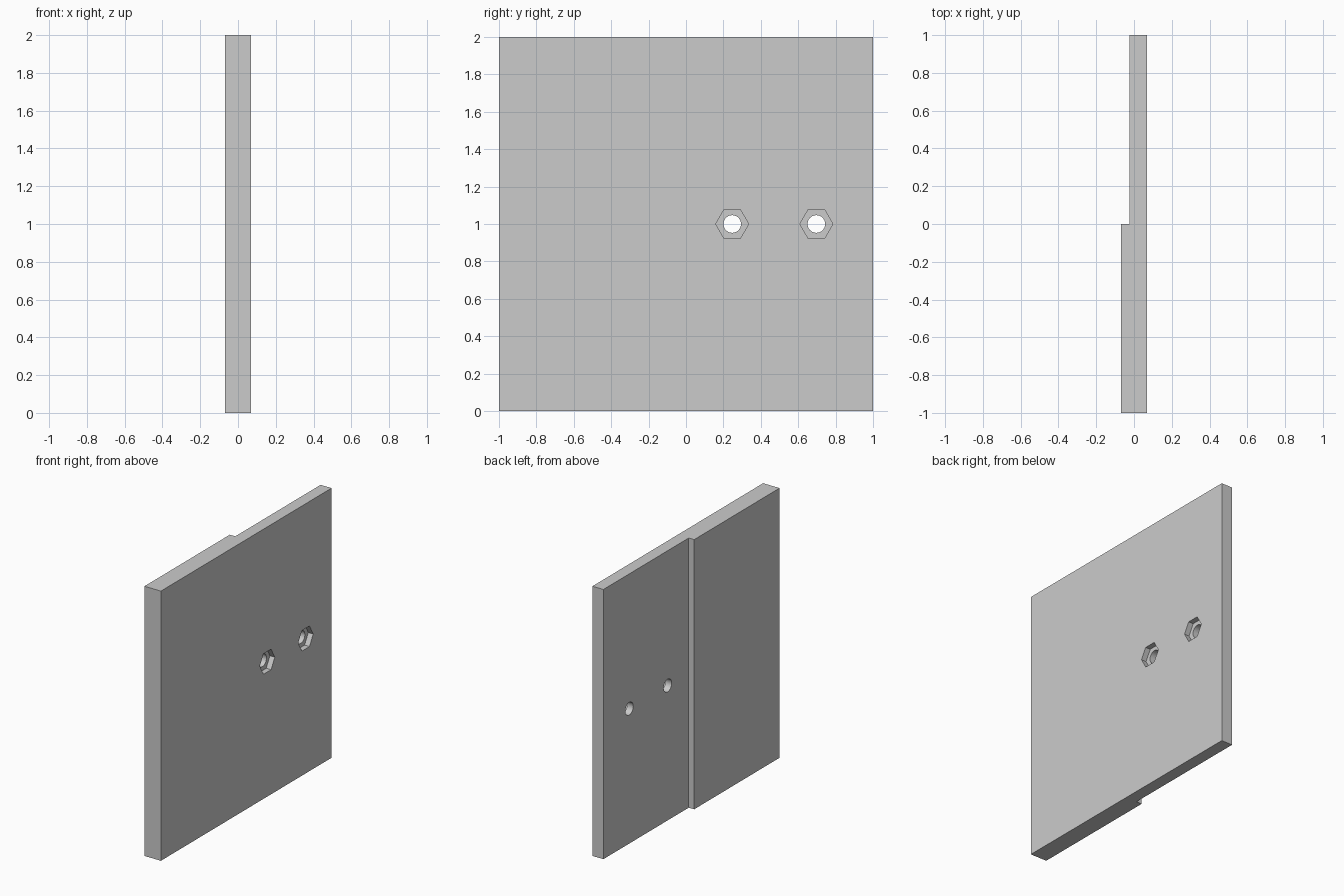
import bpy, bmesh, math

cube = bpy.data.objects.get("Cube")
if cube:
    bpy.data.objects.remove(cube, do_unlink=True)

FACE, STEP, POCKET = 0.0675, -0.0225, 0.0275   # x of flat face, thin back, pocket floor
HOLE_Y = (0.247, 0.697)


def make_object(name, bm):
    bmesh.ops.recalc_face_normals(bm, faces=bm.faces)
    mesh = bpy.data.meshes.new(name)
    bm.to_mesh(mesh)
    bm.free()
    obj = bpy.data.objects.new(name, mesh)
    bpy.context.collection.objects.link(obj)
    return obj


def prism_cutter(name, sides, radius, y, x0, x1):
    """Prism along x between x0 and x1, with a corner pointing along y."""
    bm = bmesh.new()
    ring = [bm.verts.new((x0, y + radius * math.cos(a), 1 + radius * math.sin(a)))
            for a in (math.tau * i / sides for i in range(sides))]
    face = bm.faces.new(ring)
    moved = bmesh.ops.extrude_face_region(bm, geom=[face])["geom"]
    bmesh.ops.translate(bm, vec=(x1 - x0, 0, 0),
                        verts=[v for v in moved if isinstance(v, bmesh.types.BMVert)])
    cutter = make_object(name, bm)
    cutter.hide_render = True
    return cutter


# Panel: stepped plan profile extruded upward
bm = bmesh.new()
profile = [(-FACE, -1), (FACE, -1), (FACE, 1), (STEP, 1), (STEP, 0), (-FACE, 0)]
base = bm.faces.new([bm.verts.new((x, y, 0)) for x, y in profile])
top = bmesh.ops.extrude_face_region(bm, geom=[base])["geom"]
bmesh.ops.translate(bm, vec=(0, 0, 2),
                    verts=[v for v in top if isinstance(v, bmesh.types.BMVert)])
panel = make_object("stepped_panel", bm)

grey = bpy.data.materials.new("plain grey")
grey.use_nodes = True
colour = (0.6, 0.6, 0.6, 1)
grey.diffuse_color = colour
grey.node_tree.nodes["Principled BSDF"].inputs["Base Color"].default_value = colour
panel.data.materials.append(grey)

# Bolt holes with hexagonal nut pockets
cutters = []
for i, y in enumerate(HOLE_Y):
    cutters.append(prism_cutter(f"nut_pocket_cutter_{i}", 6, 0.088, y, POCKET, 0.2))
    cutters.append(prism_cutter(f"bolt_hole_cutter_{i}", 48, 0.047, y, -0.2, 0.2))

bpy.context.view_layer.objects.active = panel
panel.select_set(True)
for cutter in cutters:
    mod = panel.modifiers.new(cutter.name, "BOOLEAN")
    mod.operation = "DIFFERENCE"
    mod.solver = "EXACT"
    mod.object = cutter
    bpy.ops.object.modifier_apply(modifier=mod.name)
    bpy.data.objects.remove(cutter, do_unlink=True)

# Round bores shade smooth, all corners stay sharp
bpy.ops.object.select_all(action="DESELECT")
panel.select_set(True)
bpy.ops.object.shade_smooth_by_angle(angle=math.radians(30))
